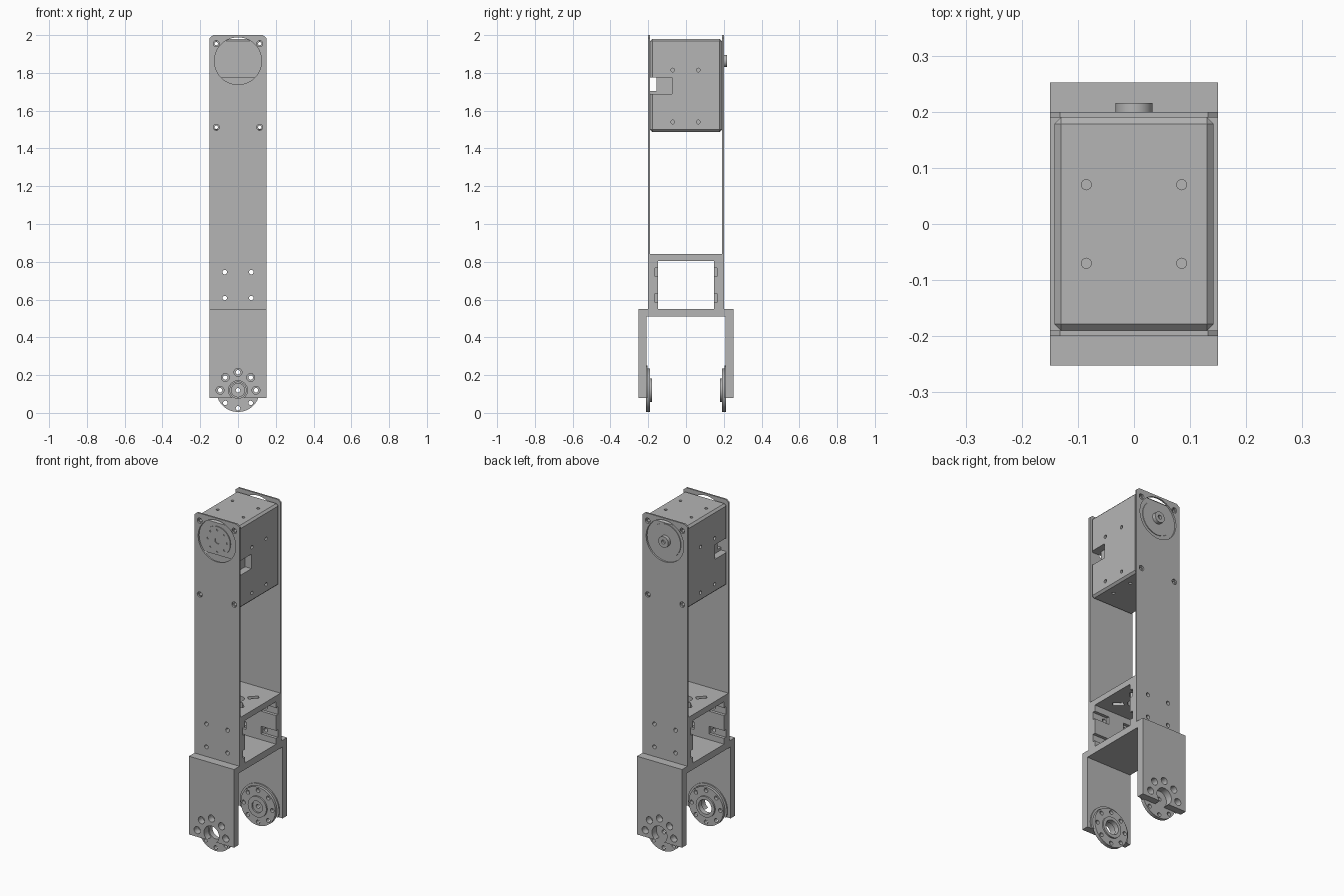
import bpy, bmesh
from math import pi, sin, cos, radians
from mathutils import Matrix, Vector

old = bpy.data.objects.get("Cube")
if old:
    bpy.data.objects.remove(old, do_unlink=True)

grey = bpy.data.materials.new("light grey plastic")
grey.use_nodes = True
COLOUR = (0.46, 0.46, 0.46, 1)
grey.diffuse_color = COLOUR
grey.node_tree.nodes["Principled BSDF"].inputs["Base Color"].default_value = COLOUR


def finish(name, bm):
    bmesh.ops.recalc_face_normals(bm, faces=bm.faces)
    mesh = bpy.data.meshes.new(name)
    bm.to_mesh(mesh)
    bm.free()
    mesh.materials.append(grey)
    ob = bpy.data.objects.new(name, mesh)
    bpy.context.collection.objects.link(ob)
    return ob


def box(name, x, y, z, turn=0):
    """Box from (low, high) ranges, optionally turned about its vertical axis."""
    bm = bmesh.new()
    size = [r[1] - r[0] for r in (x, y, z)]
    mid = Vector([(r[0] + r[1]) / 2 for r in (x, y, z)])
    m = Matrix.Translation(mid) @ Matrix.Rotation(turn, 4, 'Z') @ Matrix.Diagonal((*size, 1))
    bmesh.ops.create_cube(bm, size=1, matrix=m)
    return finish(name, bm)


def rod(name, x, z, r, y, sides=24, axis='Y'):
    """Cylinder along y between y[0] and y[1]; with axis X the roles of x and y swap."""
    bm = bmesh.new()
    mid, length = (y[0] + y[1]) / 2, y[1] - y[0]
    if axis == 'Y':
        m = Matrix.Translation((x, mid, z)) @ Matrix.Rotation(pi / 2, 4, 'X')
    elif axis == 'X':
        m = Matrix.Translation((mid, x, z)) @ Matrix.Rotation(pi / 2, 4, 'Y')
    else:
        m = Matrix.Translation((x, z, mid))
    bmesh.ops.create_cone(bm, cap_ends=True, segments=sides, radius1=r, radius2=r,
                          depth=length, matrix=m)
    return finish(name, bm)


def select(ob):
    bpy.ops.object.select_all(action='DESELECT')
    ob.select_set(True)
    bpy.context.view_layer.objects.active = ob


def combine(ob, tools, operation='DIFFERENCE'):
    select(ob)
    for tool in tools:
        mod = ob.modifiers.new("cut", 'BOOLEAN')
        mod.operation, mod.solver, mod.object = operation, 'EXACT', tool
        bpy.ops.object.modifier_apply(modifier=mod.name)
        bpy.data.objects.remove(tool, do_unlink=True)


def smooth(ob):
    select(ob)
    bpy.ops.object.shade_smooth_by_angle(angle=radians(30))


def side_range(s, near, far):
    return tuple(sorted((s * near, s * far)))


HEAD_Z, PIVOT_Z = 1.863, 0.12
BOTH = (-1, 1)
SCREWS = [(x, z) for x in (-0.115, 0.115) for z in (1.955, 1.512)]
MOUNTS = [(x, z) for x in (-0.07, 0.07) for z in (0.745, 0.608)]

# Long side plates with clipped top corners, round window and screw holes
for s, label in ((-1, "front"), (1, "back")):
    bm = bmesh.new()
    outline = [(-0.15, 0.84), (0.15, 0.84), (0.15, 1.985), (0.132, 2), (-0.132, 2), (-0.15, 1.985)]
    face = bm.faces.new([bm.verts.new((x, s * 0.2, z)) for x, z in outline])
    ext = bmesh.ops.extrude_face_region(bm, geom=[face])
    bmesh.ops.translate(bm, vec=(0, -s * 0.01, 0),
                        verts=[v for v in ext["geom"] if isinstance(v, bmesh.types.BMVert)])
    plate = finish(label + "_side_plate", bm)
    reach = side_range(s, 0.15, 0.25)
    cuts = [rod("cutter", 0, HEAD_Z, 0.125, reach, 64)]
    cuts += [rod("cutter", x, z, 0.016, reach) for x, z in SCREWS]
    combine(plate, cuts)
    smooth(plate)

# Open box joining the plates, with mounting holes, nut slots and a pierced roof
hub = box("lower_box", (-0.15, 0.15), (-0.2, 0.2), (0.55, 0.84))
cuts = [box("cutter", (-0.2, 0.2), (-0.147, 0.147), (0.5, 0.805))]
for x, z in MOUNTS:
    cuts.append(rod("cutter", x, z, 0.012, (-0.3, 0.3), 16))
    for s in BOTH:
        cuts.append(box("cutter", side_range(1 if x > 0 else -1, 0.05, 0.2),
                        side_range(s, 0.14, 0.165), (z - 0.023, z + 0.023)))
cuts.append(rod("cutter", 0, 0, 0.035, (0.79, 0.9), 24, 'Z'))
for i in range(4):
    a = pi / 4 + i * pi / 2
    px, py = 0.085 * cos(a), 0.085 * sin(a)
    cuts.append(box("cutter", (px - 0.03, px + 0.03), (py - 0.014, py + 0.014), (0.79, 0.9), a))
combine(hub, cuts)
smooth(hub)

# Fork bracket below the box
fork = box("fork_bracket", (-0.15, 0.15), (-0.252, 0.252), (0.08, 0.55))
cuts = [box("cutter", (-0.2, 0.2), (-0.21, 0.21), (0, 0.51)),
        rod("cutter", 0, PIVOT_Z, 0.05, (-0.3, 0.3), 32)]
for i in range(5):
    a = i * pi / 4
    cuts.append(rod("cutter", 0.095 * cos(a), PIVOT_Z + 0.095 * sin(a), 0.021, (-0.3, 0.3)))
combine(fork, cuts)
smooth(fork)

# Raised rims on the fork legs and the round horns seated on them
for s, label in ((-1, "front"), (1, "back")):
    rim = rod(label + "_pivot_rim", 0, PIVOT_Z, 0.13, side_range(s, 0.203, 0.21), 64)
    combine(rim, [box("cutter", (-0.3, 0.3), (-0.3, 0.3), (-0.1, 0.08)),
                  rod("cutter", 0, PIVOT_Z, 0.117, (-0.3, 0.3), 64)])
    smooth(rim)
    horn = rod(label + "_horn", 0, PIVOT_Z, 0.115, side_range(s, 0.19, 0.211), 64)
    combine(horn, [rod("step", 0, PIVOT_Z, 0.062, side_range(s, 0.181, 0.2), 48)], 'UNION')
    cuts = [rod("cutter", 0, PIVOT_Z, 0.043 if s < 0 else 0.012, (-0.3, 0.3), 32)]
    if s > 0:
        cuts.append(rod("cutter", 0, PIVOT_Z, 0.035, (0.17, 0.19), 32))
    for i in range(8):
        a = i * pi / 4
        cuts.append(rod("cutter", 0.095 * cos(a), PIVOT_Z + 0.095 * sin(a), 0.012, (-0.3, 0.3), 16))
    combine(horn, cuts)
    smooth(horn)

# Motor housing with chamfered edges, cable channel and screw holes
motor = box("motor_housing", (-0.142, 0.142), (-0.19, 0.19), (1.487, 1.98))
select(motor)
bevel = motor.modifiers.new("chamfer", 'BEVEL')
bevel.width, bevel.segments = 0.012, 1
bpy.ops.object.modifier_apply(modifier=bevel.name)
cuts = [box("cutter", (-0.2, 0.2), (-0.25, -0.155), (1.705, 1.775))]
for s in BOTH:
    cuts.append(box("cutter", side_range(s, 0.1, 0.2), (-0.25, -0.075), (1.688, 1.775)))
    for y in (-0.07, 0.065):
        for z in (1.815, 1.54):
            cuts.append(rod("cutter", y, z, 0.01, side_range(s, 0.12, 0.2), 16, 'X'))
    for y in (-0.07, 0.07):
        for ends in ((1.95, 2.05), (1.4, 1.51)):
            cuts.append(rod("cutter", s * 0.085, y, 0.009, ends, 16, 'Z'))
cuts += [rod("cutter", x, z, 0.009, (-0.3, 0.3), 16) for x, z in SCREWS]
combine(motor, cuts)
smooth(motor)

# Output disc at the front of the motor
disc = rod("motor_output_disc", 0, HEAD_Z, 0.085, (-0.195, -0.185), 64)
cuts = [rod("cutter", 0, HEAD_Z, 0.018, (-0.3, -0.19))]
for i in range(8):
    a = i * pi / 4
    cuts.append(rod("cutter", 0.065 * cos(a), HEAD_Z + 0.065 * sin(a), 0.006, (-0.3, -0.19), 12))
combine(disc, cuts)
smooth(disc)

# Idler seat and shaft at the back of the motor
seat = rod("idler_seat", 0, HEAD_Z, 0.1, (0.185, 0.194), 64)
smooth(seat)
shaft = rod("idler_shaft", 0, HEAD_Z, 0.033, (0.188, 0.216), 32)
combine(shaft, [rod("cutter", 0, HEAD_Z, 0.012, (0.2, 0.3), 16)])
smooth(shaft)
